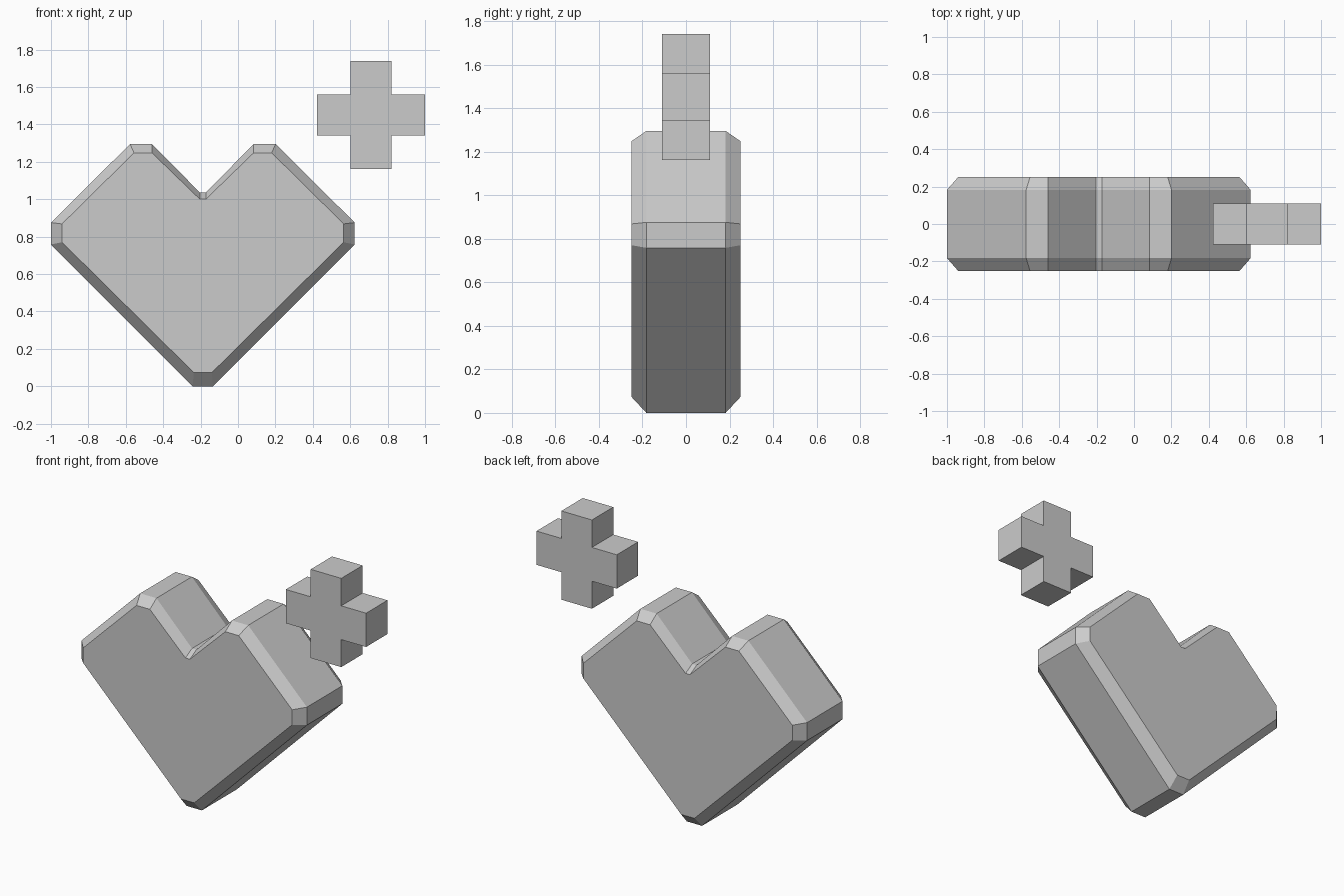
import bpy, bmesh

if "Cube" in bpy.data.objects:
    bpy.data.objects.remove(bpy.data.objects["Cube"])


def loft(name, rings):
    """Skin a stack of (profile, y) rings and cap both ends."""
    bm = bmesh.new()
    loops = [[bm.verts.new((x, y, z)) for x, z in prof] for prof, y in rings]
    n = len(loops[0])
    for a, b in zip(loops, loops[1:]):
        for i in range(n):
            j = (i + 1) % n
            bm.faces.new((a[i], a[j], b[j], b[i]))
    bm.faces.new(loops[0])
    bm.faces.new(loops[-1])
    bmesh.ops.recalc_face_normals(bm, faces=bm.faces)
    mesh = bpy.data.meshes.new(name)
    bm.to_mesh(mesh)
    bm.free()
    obj = bpy.data.objects.new(name, mesh)
    bpy.context.collection.objects.link(obj)
    return obj


def mirrored(half, cx):
    """Complete a right-half outline about the line x = cx."""
    return ([(cx + x, z) for x, z in half] +
            [(cx - x, z) for x, z in reversed(half)])


# Heart: full-size outline in the middle, chamfered to smaller faces
HEART_X = -0.188
outer = mirrored([(0.055, 0), (0.812, 0.758), (0.812, 0.875),
                  (0.389, 1.295), (0.272, 1.295), (0.016, 1.036)], HEART_X)
inner = mirrored([(0.048, 0.073), (0.753, 0.77), (0.753, 0.868),
                  (0.368, 1.248), (0.272, 1.248), (0.016, 1.0)], HEART_X)
loft("heart", [(inner, -0.25), (outer, -0.182), (outer, 0.182), (inner, 0.25)])

# Plus sign: cross outline made by mirroring one quarter-step profile
PLUS_X, PLUS_Z, REACH, ARM = 0.711, 1.45, 0.289, 0.11
half = [(ARM, -REACH), (ARM, -ARM), (REACH, -ARM),
        (REACH, ARM), (ARM, ARM), (ARM, REACH)]
plus = mirrored([(x, PLUS_Z + z) for x, z in half], PLUS_X)
loft("plus_sign", [(plus, -0.11), (plus, 0.11)])
